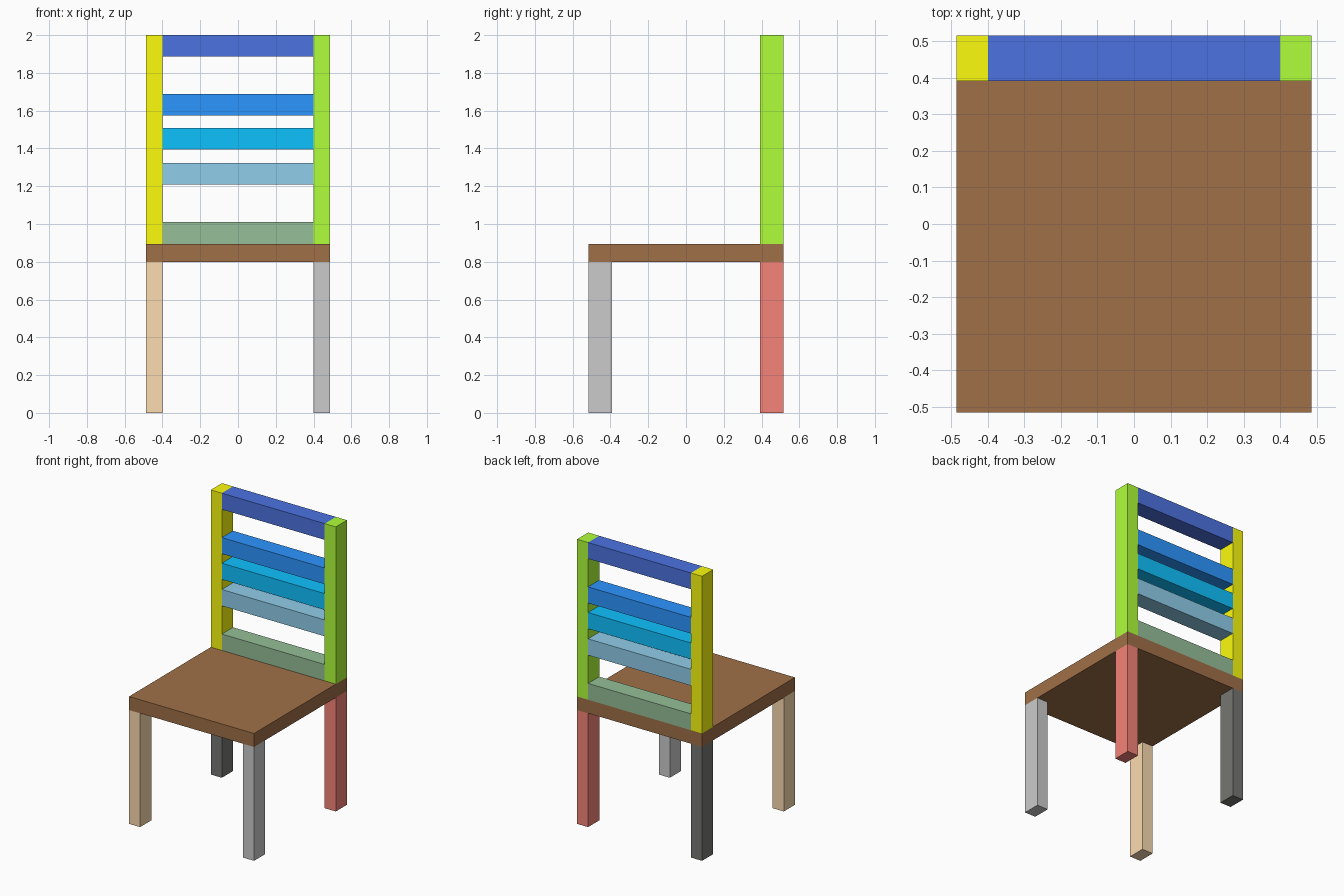
import bpy
import bmesh
from mathutils import Color, Matrix, Vector

if "Cube" in bpy.data.objects:
    bpy.data.objects.remove(bpy.data.objects["Cube"])

X, Y = 0.486, 0.516        # half width and half depth of the chair
XI, YI = 0.40, 0.392       # inner faces of legs and posts
SEAT_LOW, SEAT_TOP, TOP = 0.80, 0.895, 2.0
LIGHT = 0.87               # brightness of a lit face relative to its paint


def box(name, x, y, z, color):
    """Box spanning the given (min, max) ranges, painted to match a lit colour."""
    lo, hi = Vector((x[0], y[0], z[0])), Vector((x[1], y[1], z[1]))
    bm = bmesh.new()
    bmesh.ops.create_cube(bm, size=1, matrix=Matrix.Diagonal((*(hi - lo), 1)))
    mesh = bpy.data.meshes.new(name)
    bm.to_mesh(mesh)
    bm.free()
    obj = bpy.data.objects.new(name, mesh)
    obj.location = (lo + hi) / 2
    bpy.context.collection.objects.link(obj)
    mat = bpy.data.materials.new(name + "_paint")
    paint = Color([min(c / LIGHT, 1) for c in color]).from_srgb_to_scene_linear()
    mat.diffuse_color = (*paint, 1)
    mat.use_nodes = True
    mat.node_tree.nodes["Principled BSDF"].inputs["Base Color"].default_value = mat.diffuse_color
    mesh.materials.append(mat)
    return obj


left, right = (-X, -XI), (XI, X)
front, back = (-Y, -YI), (YI, Y)

# Seat
box("seat", (-X, X), (-Y, Y), (SEAT_LOW, SEAT_TOP), (0.545, 0.38, 0.245))

# Legs
for name, x, y, color in [
    ("front_left_leg", left, front, (0.86, 0.75, 0.60)),
    ("front_right_leg", right, front, (0.69, 0.69, 0.69)),
    ("back_left_leg", left, back, (0.40, 0.40, 0.39)),
    ("back_right_leg", right, back, (0.84, 0.45, 0.41)),
]:
    box(name, x, y, (0, SEAT_LOW), color)

# Back posts
box("left_back_post", left, back, (SEAT_TOP, TOP), (0.86, 0.86, 0.05))
box("right_back_post", right, back, (SEAT_TOP, TOP), (0.60, 0.87, 0.20))

# Back slats, bottom to top
for i, (low, high, color) in enumerate([
    (SEAT_TOP, 1.01, (0.51, 0.65, 0.52)),
    (1.208, 1.323, (0.49, 0.70, 0.80)),
    (1.394, 1.508, (0.05, 0.66, 0.87)),
    (1.574, 1.688, (0.15, 0.51, 0.87)),
    (1.886, TOP, (0.26, 0.39, 0.77)),
], 1):
    box(f"back_slat_{i}", (-XI, XI), back, (low, high), color)
